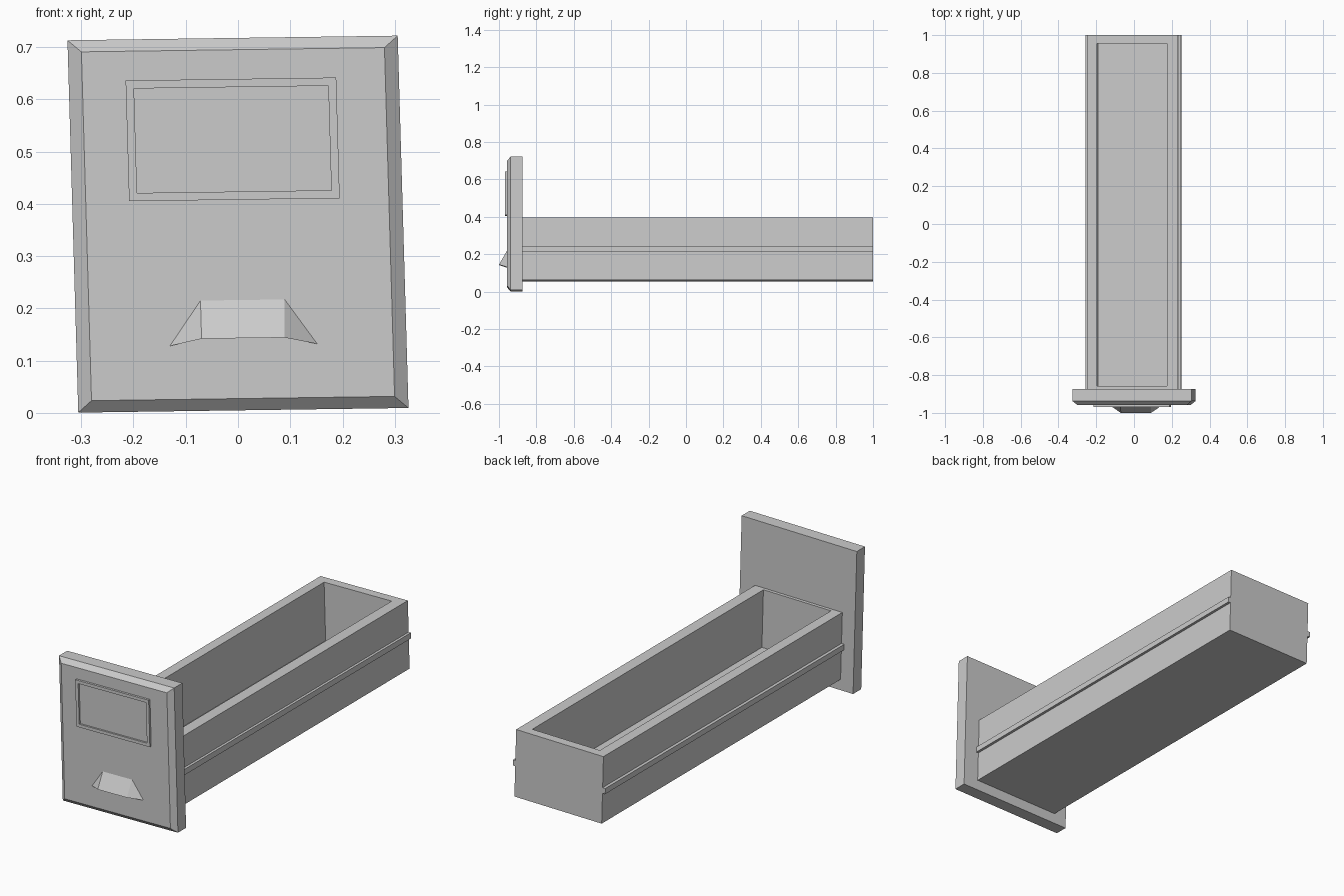
import bpy
import bmesh

if "Cube" in bpy.data.objects:
    bpy.data.objects.remove(bpy.data.objects["Cube"], do_unlink=True)

GREY = 0.6
metal = bpy.data.materials.new("plain_grey")
metal.use_nodes = True
metal.diffuse_color = (GREY, GREY, GREY, 1)
metal.node_tree.nodes["Principled BSDF"].inputs["Base Color"].default_value = (GREY, GREY, GREY, 1)


def lean(co):
    """Slight crooked lean shared by every part."""
    co.x, co.z = co.x - 0.029 * (co.z - 0.36), co.z + 0.014 * co.x


def finish(name, bm):
    for v in bm.verts:
        lean(v.co)
    mesh = bpy.data.meshes.new(name)
    bm.to_mesh(mesh)
    bm.free()
    mesh.materials.append(metal)
    obj = bpy.data.objects.new(name, mesh)
    bpy.context.collection.objects.link(obj)
    return obj


def block(x0, x1, y0, y1, z0, z1):
    bm = bmesh.new()
    bmesh.ops.create_cube(bm, size=1)
    for v in bm.verts:
        v.co.x = x1 if v.co.x > 0 else x0
        v.co.y = y1 if v.co.y > 0 else y0
        v.co.z = z1 if v.co.z > 0 else z0
    return bm


def face_towards(bm, axis, sign):
    bm.normal_update()
    return max(bm.faces, key=lambda f: f.normal[axis] * sign)


PANEL_FRONT, PANEL_BACK = -0.958, -0.873

# Front panel with a bevelled rim
bm = block(-0.316, 0.316, -0.937, PANEL_BACK, 0.005, 0.7175)
front = bmesh.ops.extrude_discrete_faces(bm, faces=[face_towards(bm, 1, -1)])["faces"][0]
for v in front.verts:
    v.co.x = 0.29 if v.co.x > 0 else -0.29
    v.co.z = 0.695 if v.co.z > 0.36 else 0.0275
    v.co.y = PANEL_FRONT
finish("front_panel", bm)

# Label frame with a shallow recess
bm = block(-0.207, 0.196, -0.969, PANEL_FRONT, 0.408, 0.639)
face = face_towards(bm, 1, -1)
bmesh.ops.inset_region(bm, faces=[face], thickness=0.022)
inner = bmesh.ops.extrude_discrete_faces(bm, faces=[face])["faces"][0]
for v in inner.verts:
    v.co.y = PANEL_FRONT - 0.002
finish("label_frame", bm)

# Pull handle: flared hood, open underneath
bm = bmesh.new()


def pair(left, right, y, z):
    return [bm.verts.new((x, y, z)) for x in (left, right)]


top = pair(-0.076, 0.085, PANEL_FRONT, 0.216)
lip = pair(-0.076, 0.083, -1.0, 0.143)
foot = pair(-0.137, 0.145, PANEL_FRONT, 0.13)
bm.faces.new((top[0], lip[0], lip[1], top[1]))
bm.faces.new((top[0], foot[0], lip[0]))
bm.faces.new((top[1], lip[1], foot[1]))
finish("pull_handle", bm)

# Open drawer box
bm = block(-0.246, 0.233, PANEL_BACK, 1.0, 0.058, 0.393)
face = face_towards(bm, 2, 1)
rim = bmesh.ops.extrude_discrete_faces(bm, faces=[face])["faces"][0]
for v in rim.verts:
    v.co.x = 0.176 if v.co.x > 0 else -0.195
    v.co.y = 0.955 if v.co.y > 0 else -0.857
floor = bmesh.ops.extrude_discrete_faces(bm, faces=[rim])["faces"][0]
for v in floor.verts:
    v.co.z = 0.105
finish("drawer_box", bm)

# Runner rail along each side
for name, x0, x1 in (("left_rail", 0.225, 0.246), ("right_rail", -0.261, -0.24)):
    finish(name, block(x0, x1, PANEL_BACK, 1.0, 0.21, 0.238))
